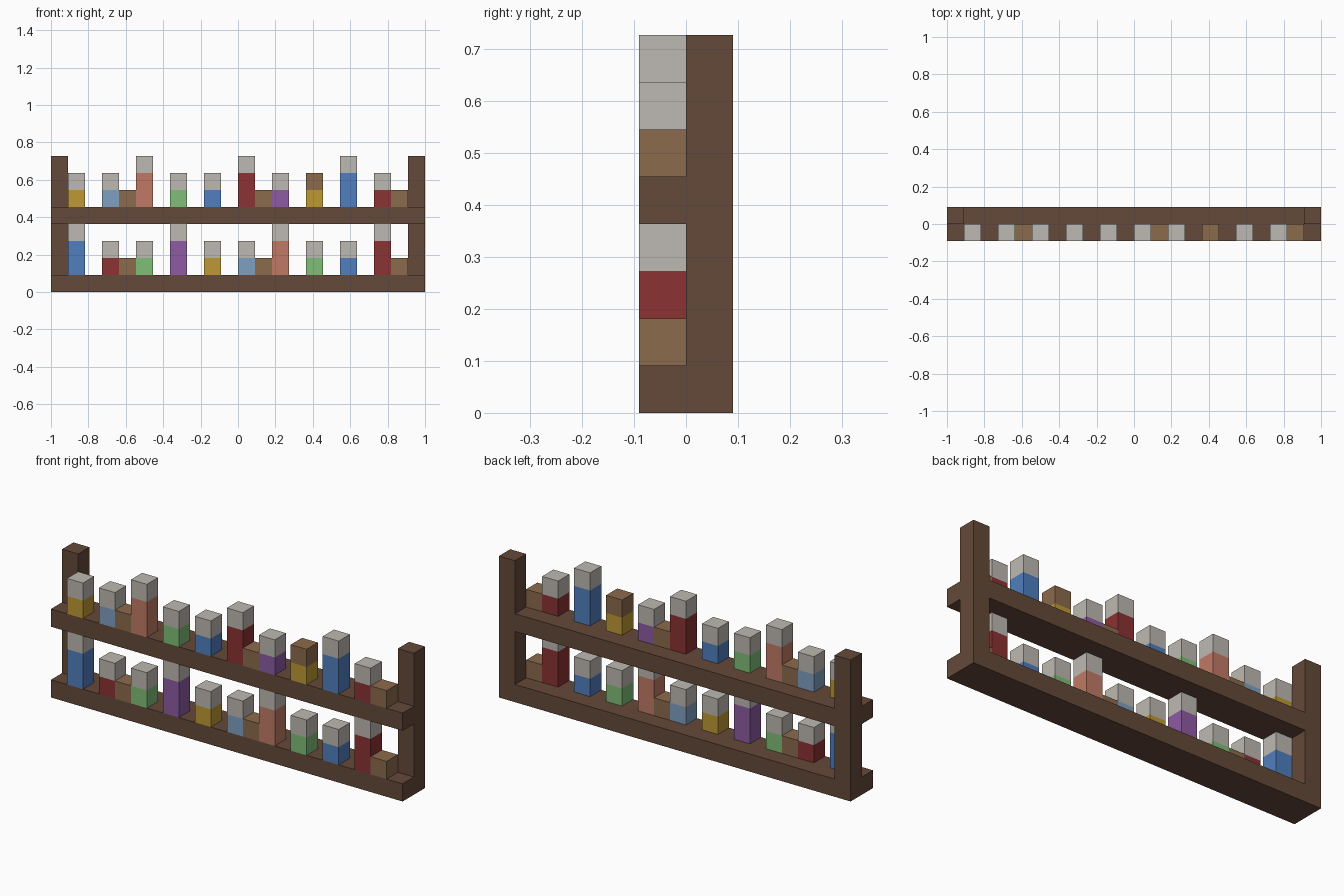
import bpy, bmesh

cube = bpy.data.objects.get("Cube")
if cube:
    bpy.data.objects.remove(cube, do_unlink=True)

U = 2 / 22          # one grid unit: every part is a whole number of units


def material(name, rgb):
    lin = [(c / 255 / 12.92) if c < 10.3 else ((c / 255 + 0.055) / 1.055) ** 2.4 for c in rgb]
    m = bpy.data.materials.new(name)
    m.use_nodes = True
    m.diffuse_color = (*lin, 1)
    m.node_tree.nodes["Principled BSDF"].inputs["Base Color"].default_value = (*lin, 1)
    return m


MATS = {n: material(n, c) for n, c in {
    "dark wood": (101, 73, 58),
    "light wood": (140, 107, 77),
    "pale glass": (190, 185, 178),
    "yellow": (190, 153, 51),
    "blue": (80, 127, 191),
    "light blue": (127, 160, 193),
    "salmon": (192, 122, 101),
    "green": (127, 191, 120),
    "purple": (142, 91, 163),
    "red": (140, 50, 51),
}.items()}


def prism(name, outline, z0, z1, mats, split=None):
    """Extrude an outline (grid units) upward; above 'split' use the second material."""
    bm = bmesh.new()
    base = bm.faces.new([bm.verts.new(((x - 11) * U, y * U, z0 * U)) for x, y in outline])
    up = bmesh.ops.extrude_face_region(bm, geom=[base])["geom"]
    for v in up:
        if isinstance(v, bmesh.types.BMVert):
            v.co.z = z1 * U
    if split is not None:
        bmesh.ops.bisect_plane(bm, geom=bm.verts[:] + bm.edges[:] + bm.faces[:],
                               plane_co=(0, 0, split * U), plane_no=(0, 0, 1))
        for f in bm.faces:
            f.material_index = int(f.calc_center_median().z > split * U)
    bmesh.ops.recalc_face_normals(bm, faces=bm.faces)
    me = bpy.data.meshes.new(name)
    bm.to_mesh(me)
    bm.free()
    for m in mats:
        me.materials.append(MATS[m])
    ob = bpy.data.objects.new(name, me)
    bpy.context.collection.objects.link(ob)
    return ob


def rect(x0, x1, y0, y1):
    return [(x0, y0), (x1, y0), (x1, y1), (x0, y1)]


# Posts at the back corners
prism("right_post", rect(0, 1, 0, 1), 0, 8, ["dark wood"])
prism("left_post", rect(21, 22, 0, 1), 0, 8, ["dark wood"])

# Shelves: full width in front, notched around the posts behind
plank = [(0, -1), (22, -1), (22, 0), (21, 0), (21, 1), (1, 1), (1, 0), (0, 0)]
prism("lower_shelf", plank, 0, 1, ["dark wood"])
prism("upper_shelf", plank, 4, 5, ["dark wood"])

# Bottles: column, colour, height of the coloured part, cap material
G, W = "pale glass", "light wood"
LOWER = [(1, "blue", 2, G), (3, "red", 1, G), (5, "green", 1, G), (7, "purple", 2, G),
         (9, "yellow", 1, G), (11, "light blue", 1, G), (13, "salmon", 2, G),
         (15, "green", 1, G), (17, "blue", 1, G), (19, "red", 2, G)]
UPPER = [(1, "yellow", 1, G), (3, "light blue", 1, G), (5, "salmon", 2, G), (7, "green", 1, G),
         (9, "blue", 1, G), (11, "red", 2, G), (13, "purple", 1, G),
         (15, "yellow", 1, W), (17, "blue", 2, G), (19, "red", 1, G)]

for level, z, bottles in (("lower", 1, LOWER), ("upper", 5, UPPER)):
    for i, (x, colour, h, cap) in enumerate(bottles, 1):
        prism(f"{level}_bottle_{i}", rect(x, x + 1, -1, 0), z, z + h + 1, [colour, cap], z + h)
    # Small wooden blocks between bottles
    for i, x in enumerate((4, 12, 20), 1):
        prism(f"{level}_block_{i}", rect(x, x + 1, -1, 0), z, z + 1, [W])
